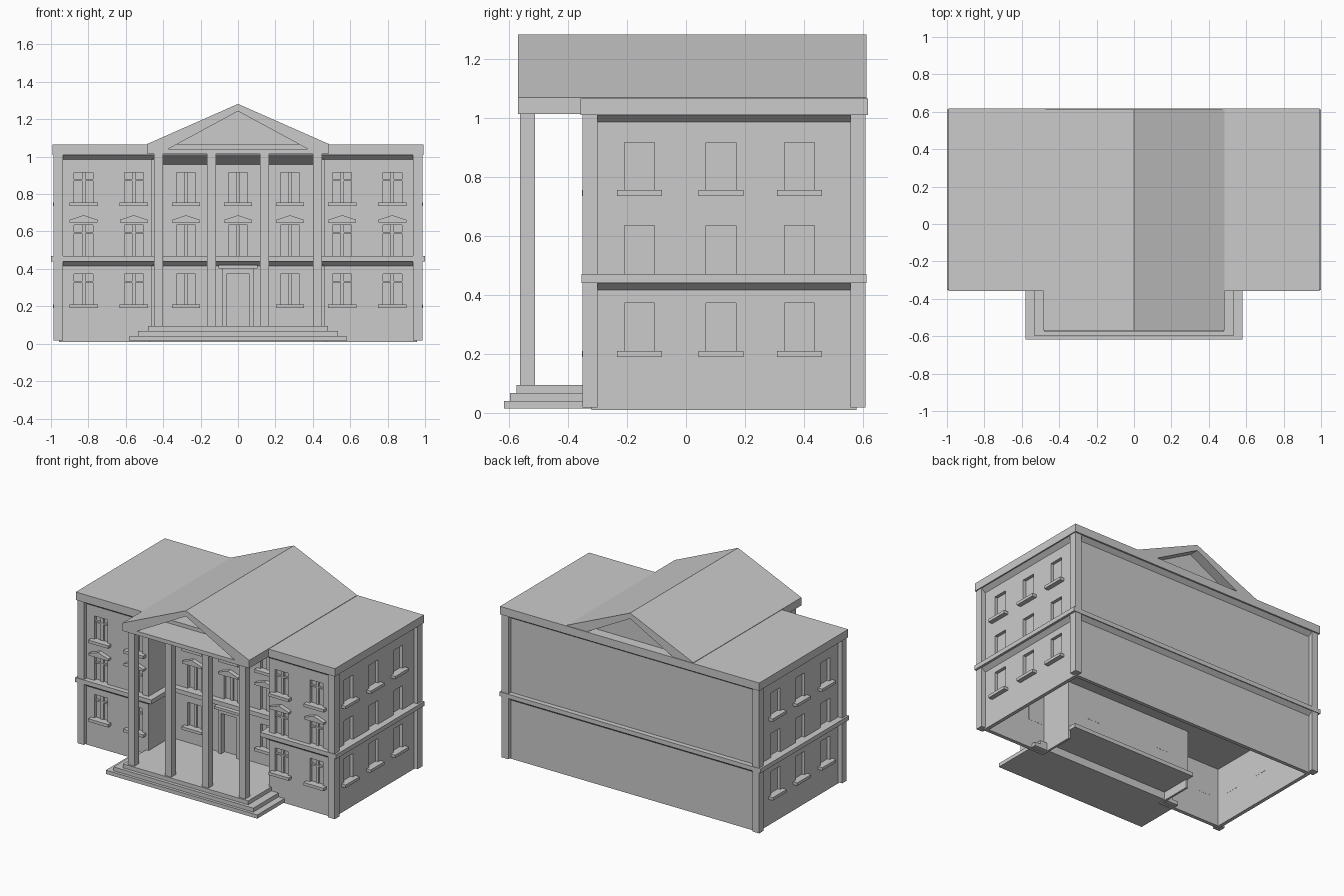
import bpy, bmesh, math
from mathutils import Matrix, Vector

if "Cube" in bpy.data.objects:
    bpy.data.objects.remove(bpy.data.objects["Cube"])

parts = {}
I = Matrix()


def get(name):
    return parts.setdefault(name, bmesh.new())


def loft(name, a, b, M=I, cap=True):
    """Join two equal point rings (3D) into a solid or an open tube."""
    bm = get(name)
    va = [bm.verts.new(M @ Vector(p)) for p in a]
    vb = [bm.verts.new(M @ Vector(p)) for p in b]
    n = len(a)
    faces = [bm.faces.new((va[i], va[(i + 1) % n], vb[(i + 1) % n], vb[i])) for i in range(n)]
    if cap:
        faces += [bm.faces.new(va[::-1]), bm.faces.new(vb)]
        bmesh.ops.recalc_face_normals(bm, faces=faces)


def box(name, x0, x1, y0, y1, z0, z1, M=I):
    ring = [(x0, y0), (x1, y0), (x1, y1), (x0, y1)]
    loft(name, [(x, y, z0) for x, y in ring], [(x, y, z1) for x, y in ring], M)


def extrude_y(name, profile, y0, y1, M=I):
    loft(name, [(x, y0, z) for x, z in profile], [(x, y1, z) for x, z in profile], M)


# U-shaped footprint, offset outward by o
def plan(o, z):
    d = min(o, .004)
    x, f, b, i, r = .986 + o, -.35 - d, .608 + d, .43 - o, -.11 - o
    return [(px, py, z) for px, py in
            [(-x, f), (-i, f), (-i, r), (i, r), (i, f), (x, f), (x, b), (-x, b)]]


# Walls (open shell), storey band and sloping coves under the band and roof
loft("walls", plan(-.03, .01), plan(-.03, 1.012), cap=False)
loft("storey_band", plan(.014, .44), plan(.014, .47))
loft("band_cove", plan(-.03, .416), plan(-.001, .441))
loft("roof_cove", plan(-.03, .985), plan(-.001, 1.011))
cove = [(-.075, .955), (-.165, 1.012), (-.075, 1.012)]
loft("portico_cove", [(-.45, y, z) for y, z in cove], [(.45, y, z) for y, z in cove])

# Corner pilasters
for sx in (-1, 1):
    for y in (-.35, .558):
        xs = sorted((sx * .986, sx * .936))
        box("corner_pilasters", xs[0], xs[1], y, y + .05, .018, 1.011)


# Window: hole, pane, glazing bars, sill and optional small pediment
def window(M, u, z0, z1, sill=True, hood=False, style=None):
    w = .051
    box("window_cutter", u - w, u + w, -.03, .06, z0, z1, M)
    box("window_panes", u - w, u + w, .022, .026, z0, z1, M)
    if style:
        box("glazing_bars", u - .01, u + .01, .010, .023, z0, z1, M)
    if style == "wing":
        box("glazing_bars", u - w, u + w, .008, .023, z1 - .047, z1 - .037, M)
    if sill:
        box("window_sills", u - .076, u + .076, -.032, .015, z0 - .017, z0 + .003, M)
    if hood:
        prof = [(-.075, .648), (.075, .648), (.075, .662), (0, .687), (-.075, .662)]
        extrude_y("window_hoods", [(u + x, z) for x, z in prof], -.03, .01, M)


def column_of_windows(M, u, style, ground=True):
    if ground:
        window(M, u, .207, .373, style=style)
    window(M, u, .465, .635, sill=False, hood=bool(style), style=style)
    window(M, u, .752, .916, style=style)


wing = Matrix.Translation((0, -.32, 0))
centre = Matrix.Translation((0, -.08, 0))
for s in (-1, 1):
    for u in (.557, .825):
        column_of_windows(wing, s * u, "wing")
    column_of_windows(centre, s * .278, "centre")
    side = Matrix.Translation((s * .956, 0, 0)) @ Matrix.Rotation(s * math.pi / 2, 4, 'Z')
    for y in (-.157, .118, .385):
        column_of_windows(side, s * y, None)
column_of_windows(centre, 0, "centre", ground=False)

# Entrance door
box("window_cutter", -.06, .06, -.03, .06, .08, .375, centre)
box("door", -.06, .06, .02, .026, .08, .375, centre)
for s in (-1, 1):
    xs = sorted((s * .06, s * .085))
    box("door_frame", xs[0], xs[1], -.02, .01, .09, .375, centre)
box("door_frame", -.085, .085, -.02, .01, .375, .402, centre)
box("door_frame", -.105, .105, -.035, .01, .402, .42, centre)

# Steps and porch floor, which runs on inside the building
for x, y, back, z0, z1 in ((.58, -.617, -.265, .015, .041), (.535, -.597, -.265, .041, .068),
                           (.48, -.574, 0, .068, .095)):
    box("entrance_steps", -x, x, y, back, z0, z1)
# The recess walls stand on the porch floor, so cut them away below it
box("window_cutter", -.47, .47, -.6, 0, -.05, .07)

# Portico columns
for x in (-.425, -.142, .142, .425):
    box("portico_columns", x - .025, x + .025, -.562, -.512, .09, 1.016)

# Flat roof and hollowed gable
box("main_roof", -.993, .993, -.357, .617, 1.01, 1.065)
extrude_y("gable_roof", [(-.485, 1.013), (.485, 1.013), (.485, 1.068), (0, 1.282), (-.485, 1.068)],
          -.57, .612)
hole = [(-.375, 1.04), (.375, 1.04), (0, 1.243)]
extrude_y("gable_cutter", hole, -.7, .3)
extrude_y("gable_cutter", hole, .545, .7)

# Turn the collected parts into objects
obs = {}
for name, bm in parts.items():
    me = bpy.data.meshes.new(name)
    bm.to_mesh(me)
    bm.free()
    obs[name] = bpy.data.objects.new(name, me)
    bpy.context.collection.objects.link(obs[name])

# Wall thickness, then openings
sol = obs["walls"].modifiers.new("thickness", 'SOLIDIFY')
sol.thickness, sol.offset, sol.use_even_offset = .025, -1, True
for target, cutter in (("walls", "window_cutter"), ("gable_roof", "gable_cutter")):
    mod = obs[target].modifiers.new("openings", 'BOOLEAN')
    mod.object, mod.operation, mod.solver = obs[cutter], 'DIFFERENCE', 'EXACT'
    mod.use_self = True
    obs[cutter].hide_render = True
    obs[cutter].display_type = 'WIRE'
